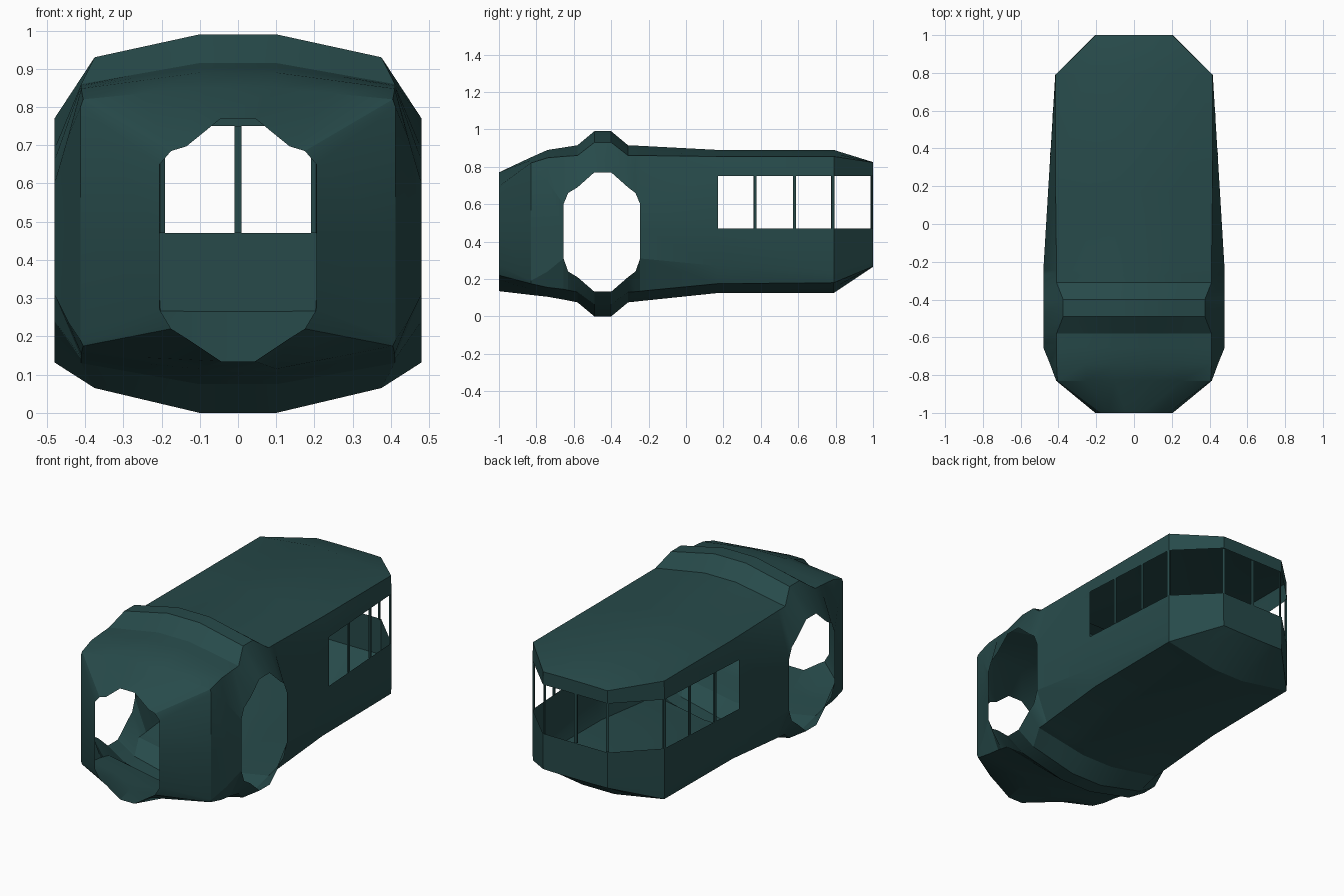
import bpy, bmesh, math
from mathutils import Vector

if "Cube" in bpy.data.objects:
    bpy.data.objects.remove(bpy.data.objects["Cube"])

mat = bpy.data.materials.new("dark_teal")
mat.diffuse_color = (0.02, 0.068, 0.068, 1)
mat.use_nodes = True
mat.node_tree.nodes["Principled BSDF"].inputs["Base Color"].default_value = mat.diffuse_color

# cross-sections: y, roof z, edge x, roof edge z, side x, upper side z, lower side z, floor edge z, floor z
SECTIONS = [
    (-1.00, .77, .175, .685, .205, .65, .27, .22, .135),
    (-.83, .85, .405, .82, .412, .80, .19, .175, .115),
    (-.74, .89, .41, .848, .445, .72, .24, .155, .105),
    (-.655, .903, .41, .855, .48, .60, .31, .145, .09),
    (-.63, .907, .41, .857, .48, .66, .24, .14, .085),
    (-.58, .915, .41, .86, .48, .69, .21, .13, .075),
    (-.49, .99, .375, .93, .48, .77, .132, .065, 0),
    (-.40, .99, .375, .93, .48, .77, .132, .065, 0),
    (-.31, .915, .41, .86, .48, .69, .21, .13, .075),
    (-.27, .913, .41, .86, .48, .66, .24, .132, .079),
    (-.245, .912, .41, .86, .48, .60, .31, .135, .082),
    (.17, .89, .415, .855, .455, .75, .27, .175, .125),
    (.79, .89, .415, .855, .417, .75, .23, .18, .125),
    (1.00, .825, .203, .823, .205, .75, .30, .267, .265),
]
SILL = .47


def half_ring(s):
    y, top, ex, ez, sx, az, cz, fz, bot = s
    front = y < -.99
    cx = .045 if front else .1
    mx = .135 if front else (cx + ex) / 2
    mt = .697 if front else (top + ez) / 2
    mb = .195 if front else (bot + fz) / 2
    return [(cx, y, top), (mx, y, mt), (ex, y, ez), (sx, y, az), (sx, y, SILL),
            (sx, y, cz), (ex, y, fz), (mx, y, mb), (cx, y, bot)]


# hollow body shell: lofted sections with door and window panels left open
bm = bmesh.new()
rings = []
for s in SECTIONS:
    h = half_ring(s)
    full = h + [(-x, y, z) for x, y, z in reversed(h)]
    rings.append([bm.verts.new(p) for p in full])
n = 18
for i in range(len(rings) - 1):
    y0, y1 = SECTIONS[i][0], SECTIONS[i + 1][0]
    door = y0 > -.66 and y1 < -.24
    window = y0 > .1
    for j in range(n):
        k = min(j, 16 - j) if j < 17 else -1
        if (door and k in (3, 4)) or (window and k == 3):
            continue
        a, b = rings[i], rings[i + 1]
        bm.faces.new((a[j], b[j], b[(j + 1) % n], a[(j + 1) % n]))

# rear wall above and below the rear windows
r = rings[-1]
bm.faces.new(r[0:4] + r[14:18])
bm.faces.new(r[4:14])
bmesh.ops.recalc_face_normals(bm, faces=bm.faces)
me = bpy.data.meshes.new("body_shell")
bm.to_mesh(me)
bm.free()
body = bpy.data.objects.new("body_shell", me)
bpy.context.collection.objects.link(body)
me.materials.append(mat)
bpy.context.view_layer.objects.active = body
body.select_set(True)
bpy.ops.object.shade_smooth_by_angle(angle=math.radians(22))
body.select_set(False)


# thin window posts standing in the wall line
def post(name, x, y, width, angle):
    bpy.ops.mesh.primitive_cube_add(size=1, location=(x, y, (SILL + .75) / 2),
                                    rotation=(0, 0, angle))
    o = bpy.context.object
    o.name = name
    o.scale = (.008, width, .75 - SILL)
    o.data.materials.append(mat)


post("rear_centre_post", 0, .994, .018, math.pi / 2)
for side, tag in ((1, "right"), (-1, "left")):
    post(f"side_post_front_{tag}", side * .441, .37, .016, side * .06)
    post(f"side_post_rear_{tag}", side * .428, .58, .016, side * .06)
    post(f"corner_post_{tag}", side * .413, .785, .016, side * .35)
    post(f"rear_corner_post_{tag}", side * .199, .992, .014, side * 1.1)
